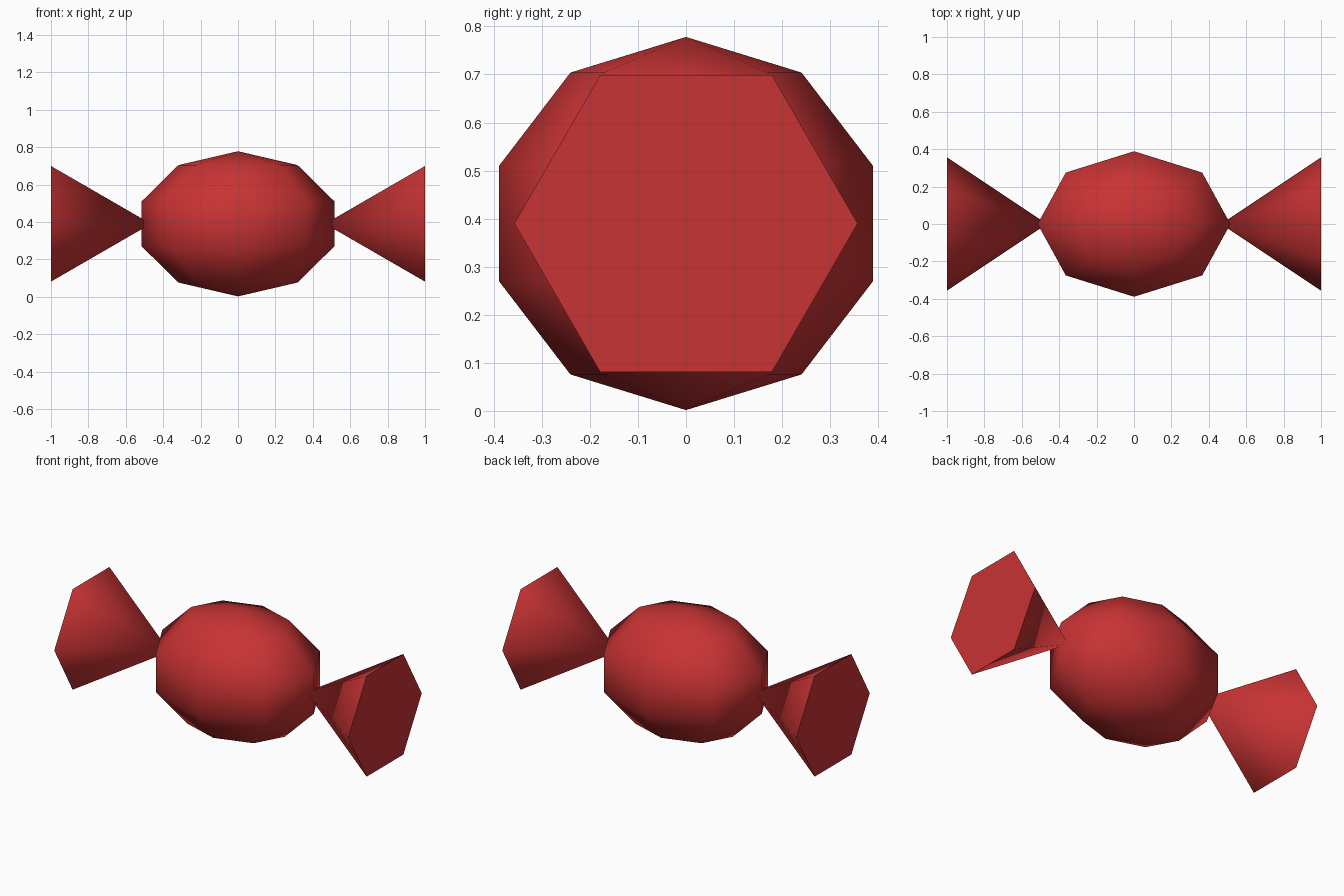
import bpy
import math

cube = bpy.data.objects.get("Cube")
if cube:
    bpy.data.objects.remove(cube, do_unlink=True)

CENTRE_Z = 0.39

# Single wrapper colour
red = bpy.data.materials.new("wrapper_red")
red.use_nodes = True
colour = (0.58, 0.033, 0.034, 1)
red.diffuse_color = colour
red.node_tree.nodes["Principled BSDF"].inputs["Base Color"].default_value = colour


def finish(name, angle):
    obj = bpy.context.object
    obj.name = name
    obj.data.materials.append(red)
    bpy.ops.object.transform_apply(location=False, rotation=True, scale=True)
    bpy.ops.object.shade_smooth_by_angle(angle=math.radians(angle))


# Rounded sweet in the middle
bpy.ops.mesh.primitive_uv_sphere_add(segments=8, ring_count=5, radius=1,
                                     location=(0, 0, CENTRE_Z))
bpy.context.object.scale = (0.542, 0.409, 0.388)
finish("candy_body", 80)

# Twisted wrapper ends: six-sided cones with their tips inside the body
TIP_X, END_RADIUS = 0.465, 0.357
for name, side in (("left_wrapper_end", 1), ("right_wrapper_end", -1)):
    bpy.ops.mesh.primitive_cone_add(
        vertices=6, radius1=END_RADIUS, radius2=0, depth=1 - TIP_X,
        location=(side * (1 + TIP_X) / 2, 0, CENTRE_Z),
        rotation=(0, -side * math.pi / 2, 0))
    finish(name, 70)
